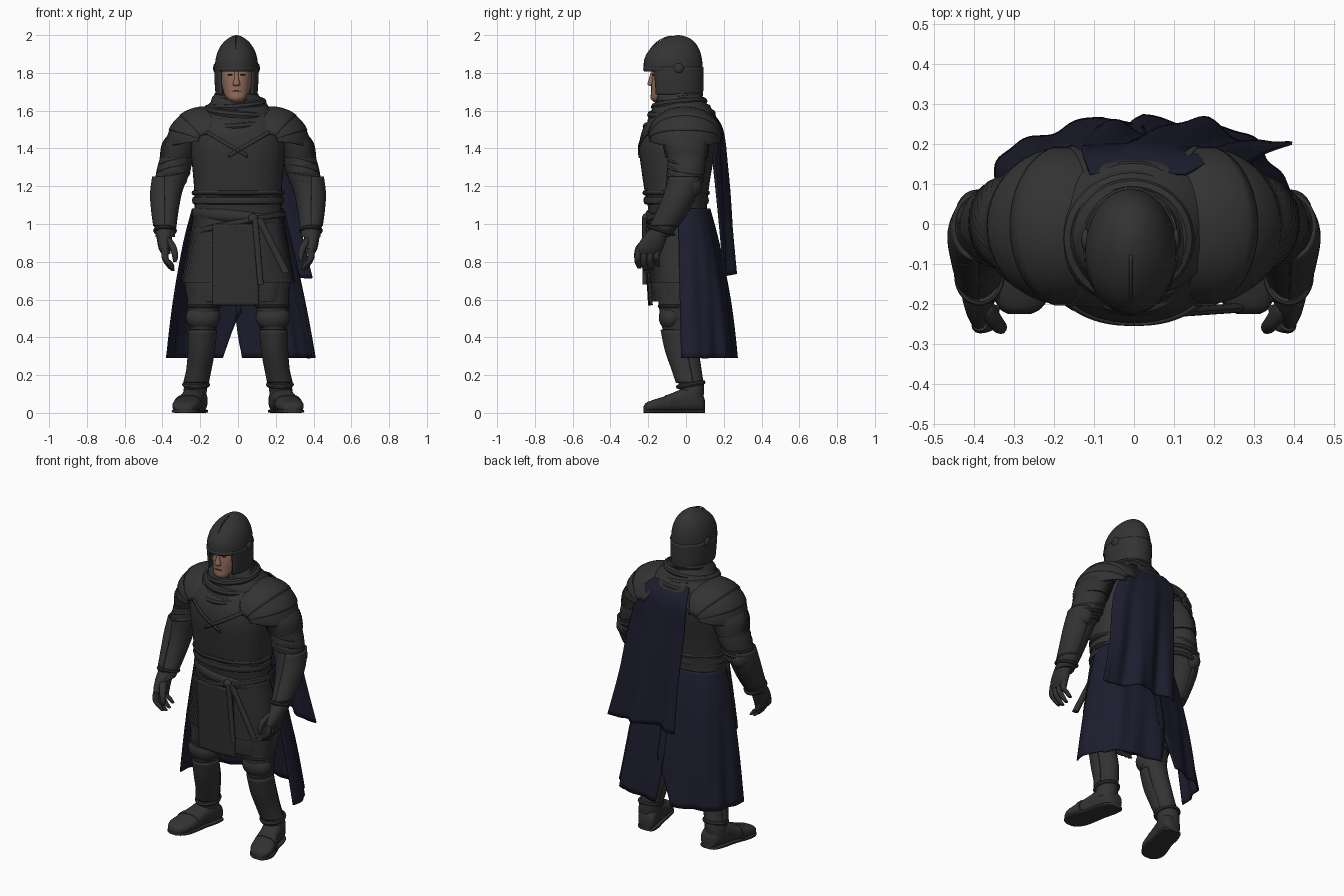
import bpy, bmesh, math
from mathutils import Matrix, Vector
from math import sin, cos, pi, radians, copysign


def material(name, rgb):
    m = bpy.data.materials.new(name)
    m.diffuse_color = (*rgb, 1)
    return m


STEEL = material("dark steel", (0.033, 0.033, 0.033))
MAIL = material("blackened mail", (0.030, 0.030, 0.030))
CLOTH = material("charcoal cloth", (0.032, 0.032, 0.032))
NAVY = material("navy cloth", (0.0120, 0.0124, 0.028))
SKIN = material("skin", (0.28, 0.15, 0.10))
DARK = material("dark detail", (0.035, 0.018, 0.014))


def finish(name, bm, mat, thick=0):
    bmesh.ops.recalc_face_normals(bm, faces=bm.faces)
    me = bpy.data.meshes.new(name)
    bm.to_mesh(me)
    bm.free()
    me.materials.append(mat)
    ob = bpy.data.objects.new(name, me)
    bpy.context.collection.objects.link(ob)
    bpy.ops.object.select_all(action='DESELECT')
    ob.select_set(True)
    bpy.context.view_layer.objects.active = ob
    bpy.ops.object.shade_smooth_by_angle(angle=radians(12 if mat == MAIL else 40))
    if thick:
        mod = ob.modifiers.new("thickness", 'SOLIDIFY')
        mod.thickness = thick
        mod.offset = 0
    return ob


def grid(name, rows, mat, closed=False, loop=False, caps=False, thick=0):
    """Skin a list of point rows."""
    bm = bmesh.new()
    v = [[bm.verts.new(p) for p in r] for r in rows]
    n, m = len(v), len(v[0])
    for i in range(n if loop else n - 1):
        for j in range(m if closed else m - 1):
            a, b = (i + 1) % n, (j + 1) % m
            bm.faces.new((v[i][j], v[i][b], v[a][b], v[a][j]))
    if caps:
        bm.faces.new(v[0])
        bm.faces.new(v[-1])
    return finish(name, bm, mat, thick)


def spline(keys, k=4):
    out = []
    for i in range(len(keys) - 1):
        p0, p1, p2, p3 = (keys[min(max(i + d, 0), len(keys) - 1)] for d in (-1, 0, 1, 2))
        for j in range(k):
            t = j / k
            out.append([0.5 * (2 * b + (c - a) * t + (2 * a - 5 * b + 4 * c - d) * t * t
                               + (3 * b - a - 3 * c + d) * t ** 3) for a, b, c, d in zip(p0, p1, p2, p3)])
    return out + [list(keys[-1])]


def loft(name, keys, mat, n=28, arc=None, e=2, fn=None, k=4, axis='z', s=1, thick=0):
    """Skin oval rings (x, y, z, rx, ry); angle 0 faces front; arc(z) opens the ring."""
    rows = []
    for i, (x, y, z, rx, ry) in enumerate(spline(keys, k)):
        a0, a1 = arc(z) if arc else (0, 360)
        row = []
        for j in range(n):
            t = radians(a0 + (a1 - a0) * j / (n - 1 if arc else n))
            f = fn(t, z, i, j) if fn else 0
            dx = (rx + f) * copysign(abs(sin(t)) ** (2 / e), sin(t))
            dy = -(ry + f) * copysign(abs(cos(t)) ** (2 / e), cos(t))
            row.append((s * (x + dx), y + dy, z) if axis == 'z' else (s * (x + dx), y, z + dy))
        rows.append(row)
    return grid(name, rows, mat, closed=not arc, caps=not arc, thick=thick)


def band(name, x, y, z, rx, ry, r, mat, tilt=0, h=None, s=1, roll=0):
    """Oval hoop; tilt lowers the front, roll raises +x."""
    rows = []
    for i in range(40):
        a = 2 * pi * i / 40
        rows.append([(s * (x + (rx + r * cos(b)) * sin(a)), y - (ry + r * cos(b)) * cos(a),
                      z + (h or r) * sin(b) - tilt * cos(a) + roll * sin(a))
                     for b in [2 * pi * j / 8 for j in range(8)]])
    return grid(name, rows, mat, closed=True, loop=True)


def ball(name, loc, rad, mat):
    bm = bmesh.new()
    bmesh.ops.create_uvsphere(bm, u_segments=24, v_segments=14, radius=1,
                              matrix=Matrix.Translation(loc) @ Matrix.Diagonal((*rad, 1)))
    return finish(name, bm, mat)


def weave(t, z, i, j):
    return 0.006 * ((i + j) % 2)


# Torso: breastplate and backplate
TORSO = [(0, -.04, .98, .235, .15), (0, -.045, 1.08, .23, .155), (0, -.05, 1.18, .232, .17),
         (0, -.05, 1.28, .24, .185), (0, -.045, 1.4, .25, .203), (0, -.03, 1.5, .24, .2),
         (0, -.01, 1.58, .2, .165), (0, -.02, 1.645, .14, .125), (0, -.03, 1.7, .09, .1)]
loft("cuirass", TORSO, STEEL, n=40, e=2.3)


def chest(x, z):
    r = min(spline(TORSO, 12), key=lambda q: abs(q[2] - z))
    return r[1] - r[4] * max(0, 1 - abs(x / r[3]) ** 2.3) ** (1 / 2.3)


# Crossed chest straps
for s in (1, -1):
    rows = []
    for i in range(17):
        x, z = -.19 + .24 * i / 16, 1.50 - .14 * i / 16
        rows.append([(s * x, chest(x, z + d) - .003, z + d) for d in (-.011, .011)])
    grid("chest_strap", rows, CLOTH, thick=.007)

# Waist rolls, belt and sash
band("cuirass_roll", 0, -.052, 1.165, .232, .165, .014, STEEL)
band("waist_belt", 0, -.052, 1.125, .23, .16, .014, CLOTH, h=.022)
band("sash", 0, -.045, 1.03, .232, .16, .012, CLOTH, tilt=-.01, h=.03, roll=-.025)
band("slanted_belt", 0, -.045, 1.0, .243, .165, .012, CLOTH, tilt=-.01, h=.017, roll=.05)
ball("belt_buckle", (.08, -.215, 1.03), (.025, .018, .025), STEEL)

# Hanging straps and sheath at the hip
for nm, a, b, w in (("hanging_strap", (.09, -.222, 1.03), (.12, -.218, .68), .016),
                    ("sheath", (.11, -.22, 1.03), (.255, -.21, .74), .021)):
    a, b = Vector(a), Vector(b)
    loft(nm, [(*a.lerp(b, t), w, .012) for t in (0, .33, .66, 1)], STEEL, n=12)

# Mail skirt, cloth hem below it and woven front panel
loft("mail_skirt", [(0, -.045, 1.06, .23, .15), (0, -.042, .88, .262, .158), (0, -.035, .69, .297, .162)],
     MAIL, n=120, e=2.3, fn=weave, k=14)
loft("under_skirt", [(0, -.04, .8, .26, .14), (0, -.04, .68, .275, .15), (0, -.04, .59, .262, .145)],
     CLOTH, n=40, e=2.3, fn=lambda t, z, i, j: .005 * sin(11 * t))
grid("front_panel", [[(-.135 + .245 * j / 20, -.212 + .5 * (j / 20 * .245 - .12) ** 2
                       + .025 * (i / 34) - .009 * ((i + j) % 2), 1.0 - .43 * i / 34)
                      for j in range(21)] for i in range(35)], MAIL, thick=.01)

# Split rear skirt panels
for nm, a0, a1, g in (("left", 273, 180, 1), ("right", 87, 180, -1)):
    loft("rear_skirt_" + nm, [(0, -.03, 1.08, .24, .155), (0, -.02, .9, .283, .19), (.005, -.01, .6, .338, .235),
                              (.01, .0, .29, .385, .262)], NAVY, n=44, e=2.5, k=6, thick=.008,
         arc=lambda z, a0=a0, a1=a1, g=g: (a0, a1 + g * (max(0, .56 - z) * 26 - 2) + max(0, .56 - z) * 16),
         fn=lambda t, z, i, j: (1.1 - z) * (.012 * sin(8 * t + 2 * z) + .006 * sin(17 * t - 3 * z)))

# Cape hung off one shoulder
rows = []
for xl, xr, y, z in spline([(-.11, .13, .125, 1.60), (-.13, .22, .19, 1.5), (-.12, .285, .215, 1.28),
                            (-.10, .33, .235, 1.0), (-.09, .395, .248, .73)], 6):
    f = (1.62 - z) * .024
    w = min(1, (1.6 - z) * 4)
    rows.append([(xl + (xr - xl) * u, y + f * sin(13 * u + 1.5 * z) + f * .3 * sin(27 * u - 2 * z)
                  - w * (.07 * u ** 4 + .02 * (1 - u) ** 6), z + .02 * (1.6 - z) * sin(5 * u))
                 for u in [j / 44 for j in range(45)]])
grid("cape", rows, NAVY, thick=.008)

# Cowl folds round the neck, spreading onto the shoulders
loft("cowl", [(0, -.02, 1.53, .215, .185), (0, -.025, 1.59, .19, .16), (-.005, -.035, 1.645, .145, .13),
              (-.005, -.04, 1.69, .112, .115)], CLOTH, n=40,
     fn=lambda t, z, i, j: .006 * sin(3 * t + 90 * z))
for z, rx, ry, r, tl, ro in ((1.55, .165, .172, .022, .035, .01), (1.595, .155, .148, .022, .018, -.014),
                             (1.635, .135, .13, .02, .015, .012), (1.672, .107, .11, .017, .012, -.008)):
    band("cowl_fold", -.004, -.036, z, rx, ry, r, CLOTH, tilt=tl, roll=ro)

# Head and face
HX = -.008
loft("head", [(HX, -.12, 1.645, .03, .05), (HX, -.105, 1.665, .055, .082), (HX, -.085, 1.7, .07, .1),
              (HX, -.075, 1.75, .078, .108), (HX, -.07, 1.8, .078, .105), (HX, -.06, 1.86, .07, .09)], SKIN, e=2.3)
loft("nose", [(HX, -.175, 1.815, .010, .008), (HX, -.182, 1.77, .012, .014), (HX, -.186, 1.74, .020, .018),
              (HX, -.178, 1.73, .012, .012)], SKIN, n=12)
ball("mouth", (HX, -.183, 1.703), (.024, .005, .003), DARK)
for s in (1, -1):
    ball("eye", (HX + s * .034, -.175, 1.79), (.014, .006, .005), DARK)

# Helmet dome, cheek and neck guard, rim, ridge and side pivots
loft("helmet_dome", [(HX, -.068, 1.812, .115, .157), (HX, -.068, 1.87, .111, .153), (HX, -.062, 1.92, .096, .134),
                     (HX, -.052, 1.96, .070, .1), (HX, -.045, 1.988, .036, .055), (HX, -.04, 2.0, .004, .006)],
     STEEL, n=36)
loft("helmet_guard", [(HX, -.06, 1.685, .105, .145), (HX, -.062, 1.75, .110, .149), (HX, -.065, 1.83, .112, .152)],
     STEEL, n=36, arc=lambda z: (48, 312), thick=.012)
band("helmet_rim", HX, -.068, 1.82, .112, .153, .006, STEEL, h=.012)
grid("helmet_ridge", [[(HX + d, -.064 + .157 * sin(a), 1.815 + .18 * cos(a)) for d in (-.004, .004)]
                      for a in [radians(-75 + 5 * i) for i in range(15)]], STEEL, thick=.005)
for s in (1, -1):
    ball("helmet_pivot", (HX + s * .112, -.04, 1.825), (.012, .028, .026), STEEL)

for s in (1, -1):
    # Shoulder plates: overlapping lames over the shoulder, rolled inner border
    for i, (a0, a1, g) in enumerate(((-4, 28, 0), (23, 56, .005), (51, 114, .010), (108, 120, .015))):
        rows = []
        for p in range(9):
            a = radians(a0 + (a1 - a0) * p / 8)
            rows.append([(s * (.175 + (.2 + g) * cos(a) * cos(b)), -.005 + (.186 + g) * sin(b),
                          1.42 + (.188 + g) * sin(a) * cos(b) + .02 * sin(b) ** 2)
                         for b in [radians(-80 + 160 * q / 24) for q in range(25)]])
        grid("shoulder_lame_%d" % (i + 1), rows, STEEL, thick=.01)

    # Arm: mail sleeve, cloth sleeve, forearm plate
    loft("mail_sleeve", [(.25, 0, 1.5, .09, .11), (.3, .0, 1.43, .095, .118), (.322, .005, 1.35, .087, .108)],
         MAIL, n=60, fn=weave, k=8, s=s)
    loft("sleeve", [(.315, .005, 1.4, .083, .1), (.342, .0, 1.28, .09, .1), (.367, -.025, 1.18, .075, .085),
                    (.383, -.06, 1.08, .07, .078), (.385, -.115, .98, .058, .068), (.385, -.15, .93, .05, .06)],
         CLOTH, s=s)
    for z, x, y, r in ((1.33, .33, 0, .088), (1.29, .34, 0, .09), (1.25, .347, -.005, .09), (1.21, .357, -.01, .083)):
        band("sleeve_fold", x, y, z, r - .008, r - .002, .013, CLOTH, s=s, roll=-.02, tilt=-.015)
    loft("forearm_plate", [(.388, -.005, 1.25, .062, .08), (.388, -.03, 1.16, .073, .083), (.387, -.07, 1.07, .068, .08),
                           (.386, -.115, .99, .058, .072)], STEEL, arc=lambda z: (0, 180), s=s, thick=.01)
    ball("elbow_plate", (s * .393, .02, 1.2), (.054, .066, .062), STEEL)
    band("glove_cuff", .386, -.13, .965, .053, .064, .01, CLOTH, s=s, tilt=-.02)

    # Gloved hand
    loft("palm", [(.387, -.14, .97, .046, .055), (.39, -.17, .92, .04, .066), (.388, -.192, .87, .032, .07),
                  (.38, -.2, .84, .024, .062)], CLOTH, s=s, n=20)
    for f in range(4):
        y, d = -.25 + .033 * f, (0.012, 0, .004, .022)[f]
        loft("finger", [(.385, y, .87, .019, .018), (.386, y - .006, .82, .018, .017),
                        (.366, y - .004, .78 + d, .016, .016), (.345, y + .004, .752 + d, .010, .011)],
             CLOTH, s=s, n=12)
    loft("thumb", [(.375, -.2, .925, .022, .025), (.345, -.245, .88, .019, .02), (.333, -.258, .83, .016, .017),
                   (.335, -.256, .80, .009, .01)], CLOTH, s=s, n=12)

    # Leg with greave, knee guard and straps
    loft("leg", [(.13, -.03, .95, .11, .12), (.165, -.04, .7, .105, .115), (.18, -.05, .58, .088, .095),
                 (.185, -.055, .5, .08, .08), (.188, -.04, .42, .068, .08), (.193, -.015, .31, .064, .084),
                 (.208, .015, .21, .060, .07), (.225, .03, .13, .062, .066), (.23, .03, .07, .06, .06)], STEEL, s=s)
    loft("greave", [(.188, -.045, .44, .073, .086), (.194, -.02, .33, .068, .088), (.207, .005, .23, .063, .078),
                    (.222, .02, .16, .064, .07)], STEEL, arc=lambda z: (-105, 105), s=s, thick=.008)
    ball("knee_guard", (s * .185, -.078, .505), (.092, .066, .072), STEEL)
    band("knee_top_strap", .182, -.053, .565, .084, .088, .009, STEEL, s=s)
    band("ankle_fold", .222, .025, .15, .062, .066, .012, CLOTH, s=s, tilt=.012)

    # Boot and sole
    boot = [(.1, .213, .03, .06), (.085, .215, .052, .1), (.03, .228, .063, .135), (-.04, .245, .062, .115),
            (-.11, .264, .07, .085), (-.17, .278, .07, .066), (-.21, .284, .05, .05), (-.225, .286, .025, .03)]
    loft("boot", [(x, y, h / 2 + .004, w, h / 2) for y, x, w, h in boot], CLOTH, e=2.6, axis='y', s=s)
    loft("boot_sole", [(x, y, .009, w + .003, .009) for y, x, w, h in boot], STEEL, e=5, axis='y', s=s)
    loft("boot_strap", [(.262, -.085, .05, .07, .05), (.266, -.11, .047, .073, .046)], STEEL, e=2.6, axis='y', s=s)
